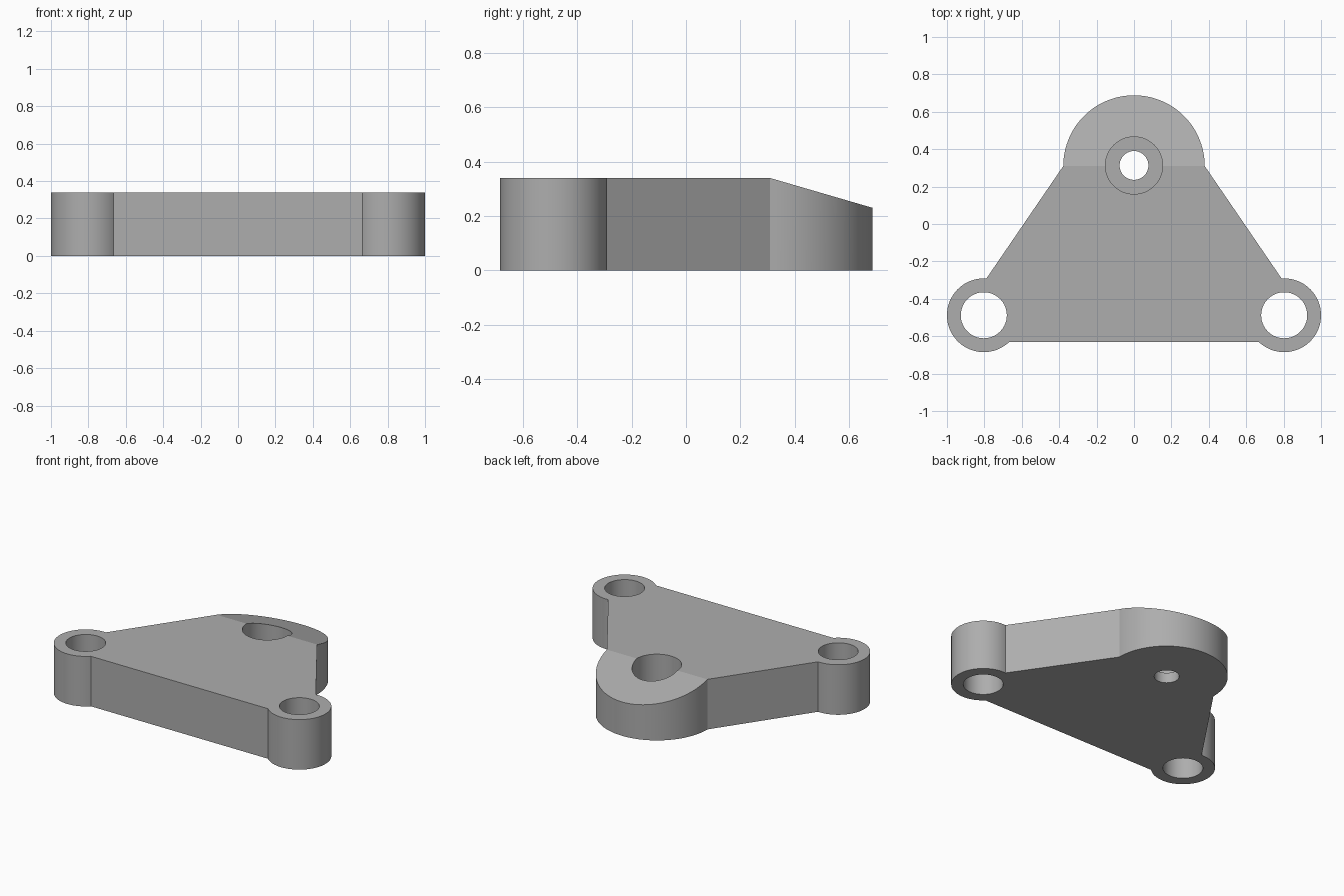
import bpy
import bmesh
from math import sin, cos, radians, atan2

old = bpy.data.objects.get("Cube")
if old:
    bpy.data.objects.remove(old, do_unlink=True)

HEIGHT = 0.34
EAR_X, EAR_Y, EAR_R, EAR_HOLE = 0.803, -0.488, 0.197, 0.123
NOSE_Y, NOSE_R, NOSE_LOW = 0.31, 0.378, 0.23
BORE_R, BOLT_R, BORE_FLOOR = 0.153, 0.077, 0.07

grey = bpy.data.materials.new("plain grey")
grey.use_nodes = True
colour = (0.42, 0.42, 0.42, 1)
grey.diffuse_color = colour
grey.node_tree.nodes["Principled BSDF"].inputs["Base Color"].default_value = colour


def arc(cx, cy, r, start, end, steps):
    angles = [radians(start + (end - start) * i / steps) for i in range(steps + 1)]
    return [(cx + r * cos(a), cy + r * sin(a)) for a in angles]


def prism(name, outline, bottom, top):
    bm = bmesh.new()
    base = bm.faces.new([bm.verts.new((x, y, bottom)) for x, y in outline])
    side = bmesh.ops.extrude_face_region(bm, geom=[base])
    moved = [v for v in side["geom"] if isinstance(v, bmesh.types.BMVert)]
    bmesh.ops.translate(bm, verts=moved, vec=(0, 0, top - bottom))
    bmesh.ops.recalc_face_normals(bm, faces=bm.faces)
    mesh = bpy.data.meshes.new(name)
    bm.to_mesh(mesh)
    bm.free()
    mesh.materials.append(grey)
    obj = bpy.data.objects.new(name, mesh)
    bpy.context.collection.objects.link(obj)
    return obj


def cut(target, cutter):
    mod = target.modifiers.new(cutter.name, "BOOLEAN")
    mod.operation = "DIFFERENCE"
    mod.solver = "EXACT"
    mod.object = cutter
    bpy.ops.object.modifier_apply(modifier=mod.name)
    bpy.data.objects.remove(cutter, do_unlink=True)


# Plate outline: left ear, rounded nose, mirrored right ear
ear = arc(EAR_X, EAR_Y, EAR_R, -134, 94, 64)
nose = arc(0, NOSE_Y, NOSE_R, 0, 180, 72)
right_ear = [(-x, y) for x, y in reversed(ear)]
plate = prism("mounting_plate", ear + nose + right_ear, 0, HEIGHT)
bpy.context.view_layer.objects.active = plate
plate.select_set(True)

# Sloped top of the nose
wedge = prism("slope_cutter", [(-1, 0), (1, 0), (1, 1), (-1, 1)], 0, 0.5)
wedge.location = (0, NOSE_Y, HEIGHT)
wedge.rotation_euler.x = -atan2(HEIGHT - NOSE_LOW, NOSE_R)
cut(plate, wedge)

# Ear holes, bolt hole and its counterbore
holes = [
    ("left_ear_hole", EAR_X, EAR_Y, EAR_HOLE, -0.1),
    ("right_ear_hole", -EAR_X, EAR_Y, EAR_HOLE, -0.1),
    ("counterbore", 0, NOSE_Y + 0.003, BORE_R, BORE_FLOOR),
    ("bolt_hole", 0, NOSE_Y + 0.003, BOLT_R, -0.1),
]
for name, x, y, r, bottom in holes:
    cut(plate, prism(name, arc(x, y, r, 0, 360, 64)[:-1], bottom, HEIGHT + 0.1))

bpy.ops.object.shade_smooth_by_angle(angle=radians(12))
